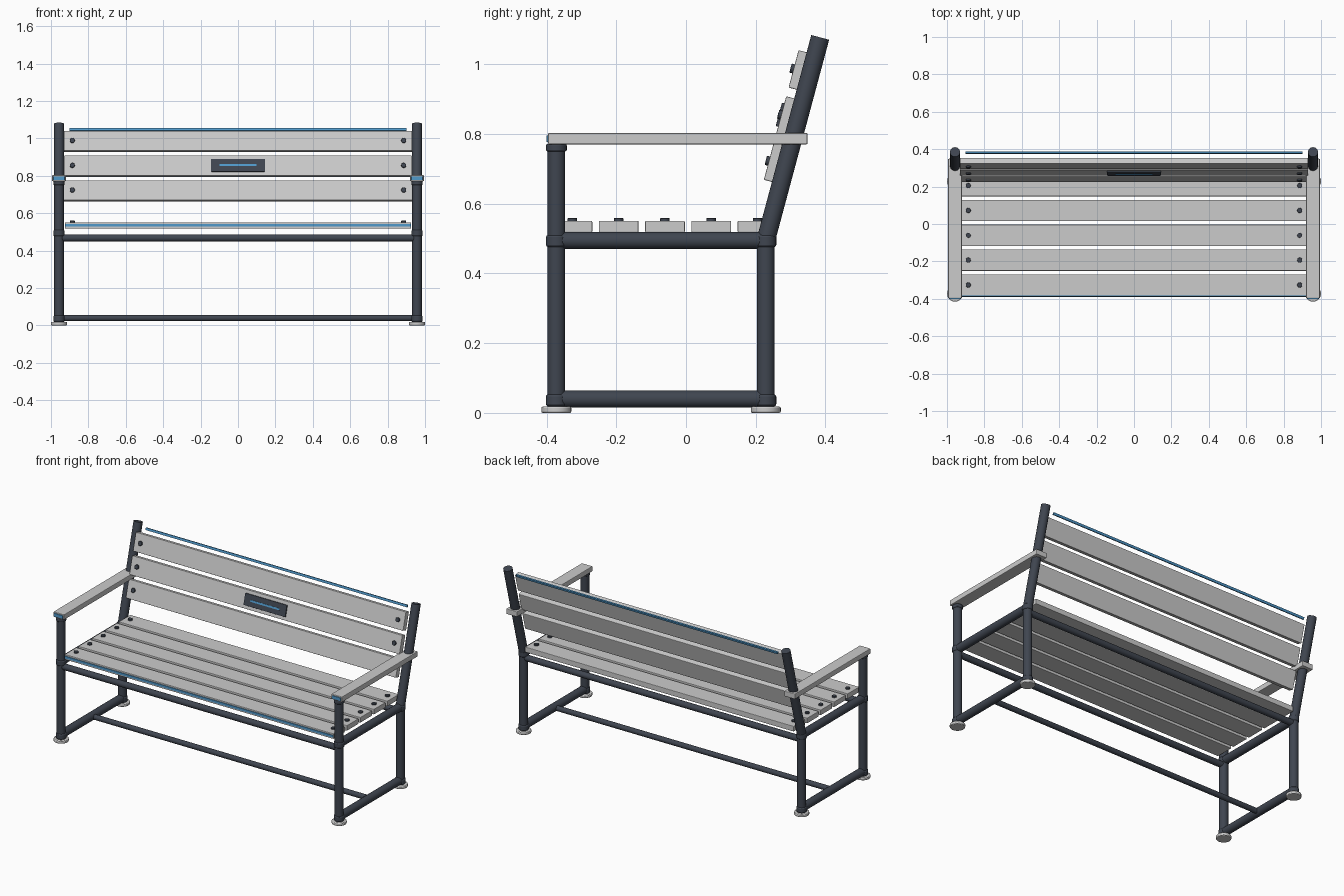
import bpy
from math import radians, sin, cos, pi
from mathutils import Vector

if "Cube" in bpy.data.objects:
    bpy.data.objects.remove(bpy.data.objects["Cube"])


def material(name, rgb):
    m = bpy.data.materials.new(name)
    m.diffuse_color = (*rgb, 1)
    m.use_nodes = True
    m.node_tree.nodes["Principled BSDF"].inputs["Base Color"].default_value = m.diffuse_color
    return m


DARK = material("dark_steel", (0.05, 0.06, 0.08))
BLUE = material("blue_accent", (0.08, 0.32, 0.60))
TILT = radians(15)
POST_X, FRONT_Y, BACK_Y, RAIL_Z = 0.957, -0.372, 0.229, 0.495


def finish(ob, name, mat, bevel, smooth=False):
    ob.name = name
    if mat:
        ob.data.materials.append(mat)
    if bevel:
        b = ob.modifiers.new("bevel", 'BEVEL')
        b.width, b.segments, b.limit_method = bevel, 2, 'ANGLE'
        b.angle_limit = radians(40)
    if smooth:
        bpy.ops.object.shade_smooth_by_angle(angle=radians(35))
    return ob


def box(name, loc, size, mat=None, bevel=0.0, tilt=0.0):
    bpy.ops.mesh.primitive_cube_add(size=1, location=loc, rotation=(-tilt, 0, 0))
    ob = bpy.context.object
    ob.scale = size
    bpy.ops.object.transform_apply(location=False, rotation=False, scale=True)
    return finish(ob, name, mat, bevel)


def tube(name, a, b, r, mat=DARK, bevel=0.0, sides=24):
    a, b = Vector(a), Vector(b)
    d = b - a
    bpy.ops.mesh.primitive_cylinder_add(
        vertices=sides, radius=r, depth=d.length, location=(a + b) / 2,
        rotation=d.to_track_quat('Z', 'Y').to_euler())
    return finish(bpy.context.object, name, mat, bevel, True)


def on_back(x, along, out):
    """Point on the leaning back: distance up the post and out to the front."""
    return (x, BACK_Y + along * sin(TILT) - out * cos(TILT),
            RAIL_Z + along * cos(TILT) + out * sin(TILT))


# Side frames
for side, s in (("left", -1), ("right", 1)):
    x = s * POST_X
    tube(side + "_front_post", (x, FRONT_Y, 0.015), (x, FRONT_Y, 0.772), 0.0255)
    tube(side + "_back_leg", (x, BACK_Y, 0.015), (x, BACK_Y, RAIL_Z + 0.01), 0.0255)
    tube(side + "_back_post", on_back(x, 0, 0), on_back(x, 0.603, 0), 0.0265)
    for nm, z in (("seat_rail", RAIL_Z), ("floor_rail", 0.04)):
        tube(f"{side}_{nm}", (x, FRONT_Y, z), (x, BACK_Y, z), 0.0245)
    # Welded collars and feet
    for end, y in (("front", FRONT_Y), ("back", BACK_Y)):
        for lvl, z in (("lower", 0.036), ("upper", 0.493)):
            tube(f"{side}_{end}_{lvl}_collar", (x, y, z - 0.017),
                 (x, y, z + 0.017), 0.030, bevel=0.006)
        tube(f"{side}_{end}_foot", (x, y, 0), (x, y, 0.018), 0.043, None, 0.004)
    tube(side + "_arm_collar", (x, FRONT_Y, 0.75), (x, FRONT_Y, 0.772), 0.030, bevel=0.005)
    # Armrest with coloured front cap
    box(side + "_armrest", (x, -0.0235, 0.787), (0.074, 0.745, 0.033), None, 0.004)
    box(side + "_armrest_cap", (x, -0.397, 0.787), (0.062, 0.008, 0.019), BLUE, 0.001)

# Cross tubes
for nm, y, z, r in (("front_cross_tube", FRONT_Y, 0.467, 0.019),
                    ("back_cross_tube", BACK_Y, 0.467, 0.019),
                    ("floor_stretcher", -0.0715, 0.039, 0.016)):
    tube(nm, (-POST_X, y, z), (POST_X, y, z), r)

# Seat slats and bolts
for i in range(5):
    y = -0.326 + i * 0.1328
    box(f"seat_slat_{i + 1}", (0, y, 0.5345), (1.85, 0.114, 0.033), None, 0.003)
    for s in (-1, 1):
        tube("seat_bolt", (s * 0.886, y, 0.545), (s * 0.886, y, 0.5595), 0.0135,
             bevel=0.002, sides=16)

# Back slats and bolts
for i in range(3):
    up = 0.222 + i * 0.137
    box(f"back_slat_{i + 1}", on_back(0, up, 0.034), (1.86, 0.033, 0.111),
        None, 0.003, TILT)
    for s in (-1, 1):
        tube("back_bolt", on_back(s * 0.886, up, 0.045), on_back(s * 0.886, up, 0.0595),
             0.0135, bevel=0.002, sides=16)

# Plaque and accent strips
box("plaque", on_back(0, 0.359, 0.053), (0.288, 0.009, 0.070), DARK, 0.002, TILT)
box("plaque_stripe", on_back(0, 0.359, 0.058), (0.20, 0.004, 0.011), BLUE, 0, TILT)
box("seat_front_strip", (0, -0.384, 0.535), (1.85, 0.006, 0.014), BLUE)
box("back_top_strip", on_back(0, 0.573, -0.004), (1.80, 0.009, 0.014), BLUE, 0, TILT)
